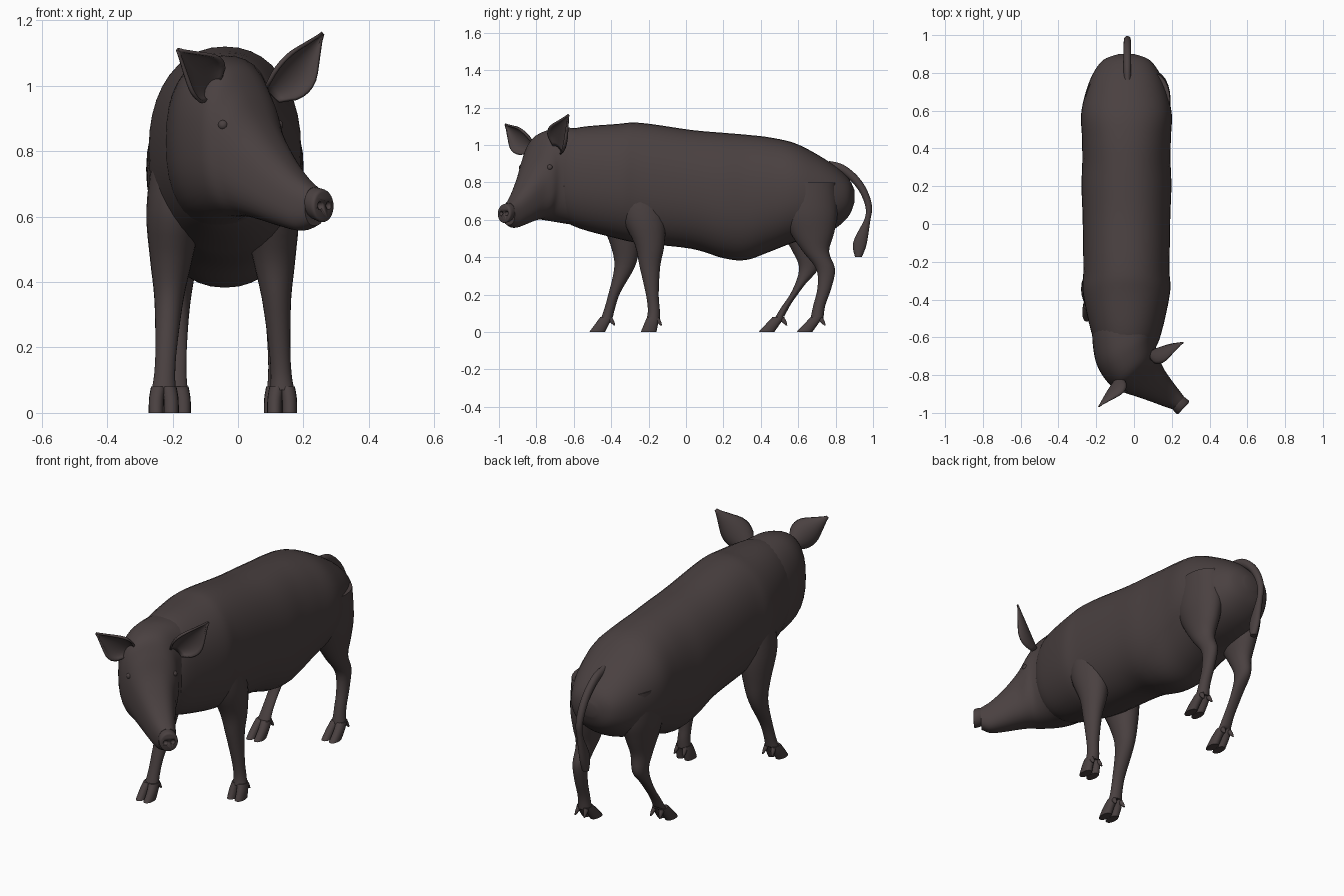
import bpy, bmesh, math
from mathutils import Vector

if "Cube" in bpy.data.objects:
    bpy.data.objects.remove(bpy.data.objects["Cube"])

hide = bpy.data.materials.new("dark brown hide")
hide.diffuse_color = (0.068, 0.052, 0.052, 1)
hide.use_nodes = True
hide.node_tree.nodes["Principled BSDF"].inputs["Base Color"].default_value = hide.diffuse_color


def finish(name, bm, angle=50):
    bmesh.ops.recalc_face_normals(bm, faces=bm.faces)
    me = bpy.data.meshes.new(name)
    bm.to_mesh(me)
    bm.free()
    ob = bpy.data.objects.new(name, me)
    bpy.context.collection.objects.link(ob)
    me.materials.append(hide)
    bpy.ops.object.select_all(action='DESELECT')
    ob.select_set(True)
    bpy.context.view_layer.objects.active = ob
    bpy.ops.object.shade_smooth_by_angle(angle=math.radians(angle))
    return ob


def spline(rows, sub):
    """Catmull-Rom interpolation through rows of numbers."""
    out = []
    for i in range(len(rows) - 1):
        p = [rows[max(i - 1, 0)], rows[i], rows[i + 1], rows[min(i + 2, len(rows) - 1)]]
        for k in range(sub):
            t = k / sub
            out.append([0.5 * (2 * b + (c - a) * t + (2 * a - 5 * b + 4 * c - d) * t * t
                               + (3 * b - a - 3 * c + d) * t ** 3) for a, b, c, d in zip(*p)])
    return out + [list(rows[-1])]


def loft(name, rows, axes, power=2.0, sides=28, sub=5):
    """Skin rings; row = x, y, z, half size a, half size b, angle."""
    bm = bmesh.new()
    rings = []
    for x, y, z, a, b, w in spline(rows, sub):
        u, v = axes(math.radians(w))
        ring = []
        for k in range(sides):
            t = 2 * math.pi * k / sides
            c, s = math.cos(t), math.sin(t)
            cu = math.copysign(abs(c) ** (2 / power), c) * a
            sv = math.copysign(abs(s) ** (2 / power), s) * b
            ring.append(bm.verts.new(Vector((x, y, z)) + u * cu + v * sv))
        rings.append(ring)
    for r, q in zip(rings, rings[1:]):
        for k in range(sides):
            j = (k + 1) % sides
            bm.faces.new((r[k], r[j], q[j], q[k]))
    bm.faces.new(rings[0])
    bm.faces.new(rings[-1])
    return finish(name, bm)


def upright(w):   # vertical ring turned about z
    return Vector((math.cos(w), math.sin(w), 0)), Vector((0, 0, 1))


def level(w):     # ring lying flat, tipped about x
    return Vector((1, 0, 0)), Vector((0, math.cos(w), math.sin(w)))


# Trunk: y, bottom, top, half width
trunk = [(-0.70, 0.66, 1.00, 0.12), (-0.61, 0.57, 1.085, 0.175), (-0.37, 0.50, 1.112, 0.23),
         (-0.24, 0.475, 1.118, 0.228), (0.03, 0.445, 1.08, 0.232), (0.20, 0.395, 1.065, 0.238),
         (0.32, 0.385, 1.055, 0.234), (0.45, 0.43, 1.04, 0.235), (0.58, 0.48, 1.01, 0.24),
         (0.70, 0.51, 0.95, 0.215), (0.80, 0.555, 0.885, 0.175), (0.87, 0.62, 0.82, 0.12),
         (0.90, 0.69, 0.76, 0.04)]
loft("trunk", [(-0.04, y, (lo + hi) / 2, hw, (hi - lo) / 2, 0) for y, lo, hi, hw in trunk],
     upright, 2.2, 40)

# Neck and head, turned towards +x: x, y, bottom, top, half width, turn
head = [(-0.048, -0.48, 0.56, 1.08, 0.17, 5), (-0.046, -0.58, 0.57, 1.09, 0.178, 12),
        (-0.038, -0.68, 0.585, 1.09, 0.172, 26), (0.00, -0.765, 0.60, 1.06, 0.152, 40),
        (0.04, -0.80, 0.60, 0.99, 0.132, 44), (0.08, -0.835, 0.59, 0.895, 0.106, 46),
        (0.14, -0.88, 0.57, 0.795, 0.08, 47), (0.195, -0.92, 0.557, 0.725, 0.06, 47),
        (0.235, -0.948, 0.572, 0.69, 0.045, 47)]
loft("head", [(x, y, (lo + hi) / 2, hw, (hi - lo) / 2, w) for x, y, lo, hi, hw, w in head],
     upright, 2.4, 36)

# Snout disc with nostril holes: distance along the muzzle, radius
snout = loft("snout_disc", [(0.215 + 0.73 * d, -0.93 - 0.68 * d, 0.648 - 0.25 * d, r, r * 1.07, 47)
                            for d, r in ((0, 0.035), (0.027, 0.045), (0.059, 0.047), (0.066, 0.040))],
             upright, 2.0, 28, 3)
holes = bmesh.new()
for s in (-1, 1):
    ret = bmesh.ops.create_uvsphere(holes, u_segments=14, v_segments=10, radius=0.012)
    bmesh.ops.translate(holes, verts=ret["verts"],
                        vec=(0.264 + s * 0.013, -0.974 + s * 0.014, 0.634))
cutter = finish("nostril_cutter", holes)
mod = snout.modifiers.new("nostrils", 'BOOLEAN')
mod.object, mod.operation = cutter, 'DIFFERENCE'
cutter.hide_render = True
cutter.hide_set(True)


# Ears: cupped leaf, opening towards the face
def ear(name, base, tip):
    base, tip = Vector(base), Vector(tip)
    along = tip - base
    face = Vector((0.62, -0.75, -0.15))
    face = (face - along * face.dot(along) / along.length_squared).normalized()
    across = along.normalized().cross(face)
    profile = spline([(0.035,), (0.062,), (0.072,), (0.066,), (0.045,), (0.022,), (0.002,)], 2)
    bm = bmesh.new()
    n, m = len(profile), 11
    grid = []
    for i, (w,) in enumerate(profile):
        row = []
        for k in range(m):
            t = 1.5 * (-1 + 2 * k / (m - 1))
            row.append(bm.verts.new(base + along * (i / (n - 1)) + across * (w * math.sin(t))
                                    + face * (0.75 * w * (1 - math.cos(t)) - 0.02)))
        grid.append(row)
    for r, q in zip(grid, grid[1:]):
        for k in range(m - 1):
            bm.faces.new((r[k], r[k + 1], q[k + 1], q[k]))
    ob = finish(name, bm, 60)
    sol = ob.modifiers.new("thickness", 'SOLIDIFY')
    sol.thickness, sol.offset = 0.01, 0


ear("left_ear", (-0.075, -0.83, 0.985), (-0.17, -0.98, 1.105))
ear("right_ear", (0.105, -0.69, 0.975), (0.27, -0.645, 1.155))

# Eyes
for name, p in (("right_eye", (0.122, -0.728, 0.88)), ("left_eye", (-0.046, -0.878, 0.88))):
    bm = bmesh.new()
    bmesh.ops.create_uvsphere(bm, u_segments=16, v_segments=10, radius=0.016)
    bmesh.ops.translate(bm, verts=bm.verts, vec=p)
    finish(name, bm)


# Feet: two hooves and two dewclaws, running from the ankle y to the toe y
def foot(name, x, ankle, toe, z=0.08):
    for s, side in ((-1, "inner"), (1, "outer")):
        loft(f"{name}_hoof_{side}",
             [(x + s * (0.016 + 0.007 * min(1, 2 * f)), ankle + (toe - ankle) * f, z * (1 - f),
               0.023, 0.033 + 0.009 * f, 0) for f in (0, 0.4, 0.75, 1)], level, 2.2, 16, 3)
        loft(f"{name}_dewclaw_{side}",
             [(x + s * (0.02 + 0.008 * f), ankle + 0.012 + 0.03 * f, z * (1 - 0.55 * f),
               0.013 - 0.009 * f * f, 0.018 - 0.013 * f * f, 0) for f in (0, 0.5, 1)],
             level, 2, 10, 3)


# Legs share a profile per pair: z, half width, half depth
front = [(0.80, 0.075, 0.11), (0.62, 0.085, 0.118), (0.47, 0.065, 0.08), (0.35, 0.045, 0.055),
         (0.20, 0.033, 0.034), (0.12, 0.032, 0.032), (0.07, 0.037, 0.035)]
hind = [(0.80, 0.09, 0.14), (0.64, 0.088, 0.15), (0.53, 0.07, 0.117), (0.43, 0.05, 0.07),
        (0.335, 0.037, 0.05), (0.235, 0.031, 0.037), (0.14, 0.03, 0.032), (0.07, 0.036, 0.035)]
# name, profile, x at top and bottom, y at each ring, tip of lower rings, toe y
for name, prof, x0, x1, ys, tip, toe in (
        ("right_front_leg", front, 0.09, 0.135, (-0.27, -0.23, -0.195, -0.193, -0.18, -0.172, -0.175), 0, -0.20),
        ("left_front_leg", front, -0.185, -0.227, (-0.35, -0.345, -0.325, -0.328, -0.385, -0.41, -0.425), 15, -0.475),
        ("right_hind_leg", hind, 0.10, 0.125, (0.66, 0.66, 0.675, 0.695, 0.747, 0.74, 0.712, 0.70), 0, 0.633),
        ("left_hind_leg", hind, -0.17, -0.19, (0.64, 0.63, 0.63, 0.64, 0.655, 0.60, 0.535, 0.495), 25, 0.43)):
    rows = [(x0 + (x1 - x0) * (0.8 - z) / 0.73, y, z, a, b, tip if z < 0.3 else 0)
            for (z, a, b), y in zip(prof, ys)]
    loft(name, rows, level, 2.0, 24, 4)
    foot(name, x1, ys[-1], toe)

# Tail with a tuft at the end: y, z, half depth, tip
tail = [(0.76, 0.885, 0.03, 80), (0.83, 0.873, 0.024, 65), (0.90, 0.82, 0.022, 45),
        (0.95, 0.75, 0.02, 25), (0.977, 0.67, 0.018, 0), (0.97, 0.60, 0.016, -15),
        (0.93, 0.475, 0.036, -10), (0.922, 0.40, 0.018, 0)]
loft("tail", [(-0.035, y, z, min(b, 0.02), b, w) for y, z, b, w in tail], level, 2.0, 16, 5)
